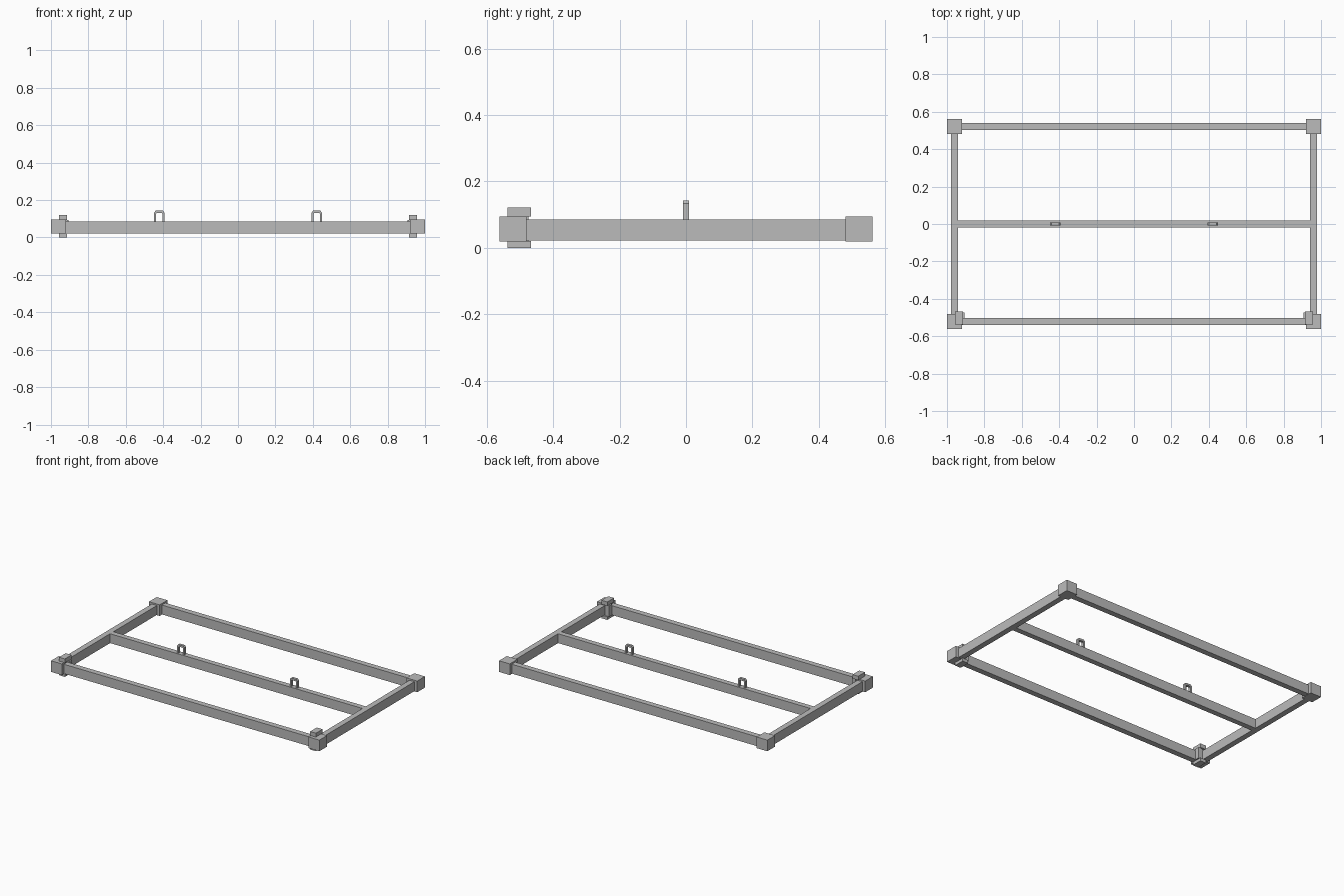
import bpy
import bmesh
from mathutils import Vector

if "Cube" in bpy.data.objects:
    bpy.data.objects.remove(bpy.data.objects["Cube"], do_unlink=True)

steel = bpy.data.materials.new("grey_steel")
steel.use_nodes = True
GREY = (0.5, 0.5, 0.5, 1)
steel.diffuse_color = GREY
steel.node_tree.nodes["Principled BSDF"].inputs["Base Color"].default_value = GREY


def finish(name, bm):
    bmesh.ops.recalc_face_normals(bm, faces=bm.faces)
    mesh = bpy.data.meshes.new(name)
    bm.to_mesh(mesh)
    bm.free()
    mesh.materials.append(steel)
    obj = bpy.data.objects.new(name, mesh)
    bpy.context.collection.objects.link(obj)
    return obj


def add_box(bm, xs, ys, zs):
    """Box spanning the given ranges."""
    verts = bmesh.ops.create_cube(bm, size=1)["verts"]
    low, high = (Vector(c) for c in zip(xs, ys, zs))
    for v in verts:
        v.co = Vector(a + (b - a) * (t + 0.5) for a, b, t in zip(low, high, v.co))


def box(name, xs, ys, zs):
    bm = bmesh.new()
    add_box(bm, xs, ys, zs)
    return finish(name, bm)


def side_range(side, inner, outer):
    return sorted((side * inner, side * outer))


RAIL_Z = (0.022, 0.085)
BLOCK_Z = (0.02, 0.095)

# Long rails and centre beam
box("back_rail", (-0.95, 0.95), (0.503, 0.541), RAIL_Z)
box("front_rail", (-0.95, 0.95), (-0.541, -0.503), RAIL_Z)
box("centre_beam", (-0.95, 0.95), (-0.018, 0.018), RAIL_Z)

for side, label in ((1, "left"), (-1, "right")):
    # End rail and corner blocks
    box(label + "_end_rail", side_range(side, 0.941, 0.979), (-0.52, 0.52), RAIL_Z)
    for end, place in ((1, "back"), (-1, "front")):
        box(f"{place}_{label}_corner_block", side_range(side, 0.92, 1),
            side_range(end, 0.48, 0.562), BLOCK_Z)

    # Clamp around the front corner: top cap, bottom pad, inner post
    bm = bmesh.new()
    cap_x = side_range(side, 0.914, 0.957)
    add_box(bm, cap_x, (-0.538, -0.467), (0.094, 0.121))
    add_box(bm, cap_x, (-0.538, -0.467), (0, 0.021))
    add_box(bm, side_range(side, 0.905, 0.93), (-0.505, -0.474), (0.02, 0.094))
    finish(label + "_corner_clamp", bm)

    # Lifting loop on the centre beam
    bm = bmesh.new()
    outer = [(-0.028, 0.08), (-0.028, 0.133), (-0.019, 0.143),
             (0.019, 0.143), (0.028, 0.133), (0.028, 0.08)]
    inner = [(-0.017, 0.08), (-0.017, 0.126), (-0.013, 0.13),
             (0.013, 0.13), (0.017, 0.126), (0.017, 0.08)]
    pairs = [[bm.verts.new((side * 0.421 + x, -0.009, z)) for x, z in ring]
             for ring in (outer, inner)]
    for i in range(len(outer) - 1):
        bm.faces.new((pairs[0][i], pairs[0][i + 1], pairs[1][i + 1], pairs[1][i]))
    extruded = bmesh.ops.extrude_face_region(bm, geom=bm.faces[:])["geom"]
    moved = [g for g in extruded if isinstance(g, bmesh.types.BMVert)]
    bmesh.ops.translate(bm, verts=moved, vec=(0, 0.018, 0))
    finish(label + "_lifting_loop", bm)
